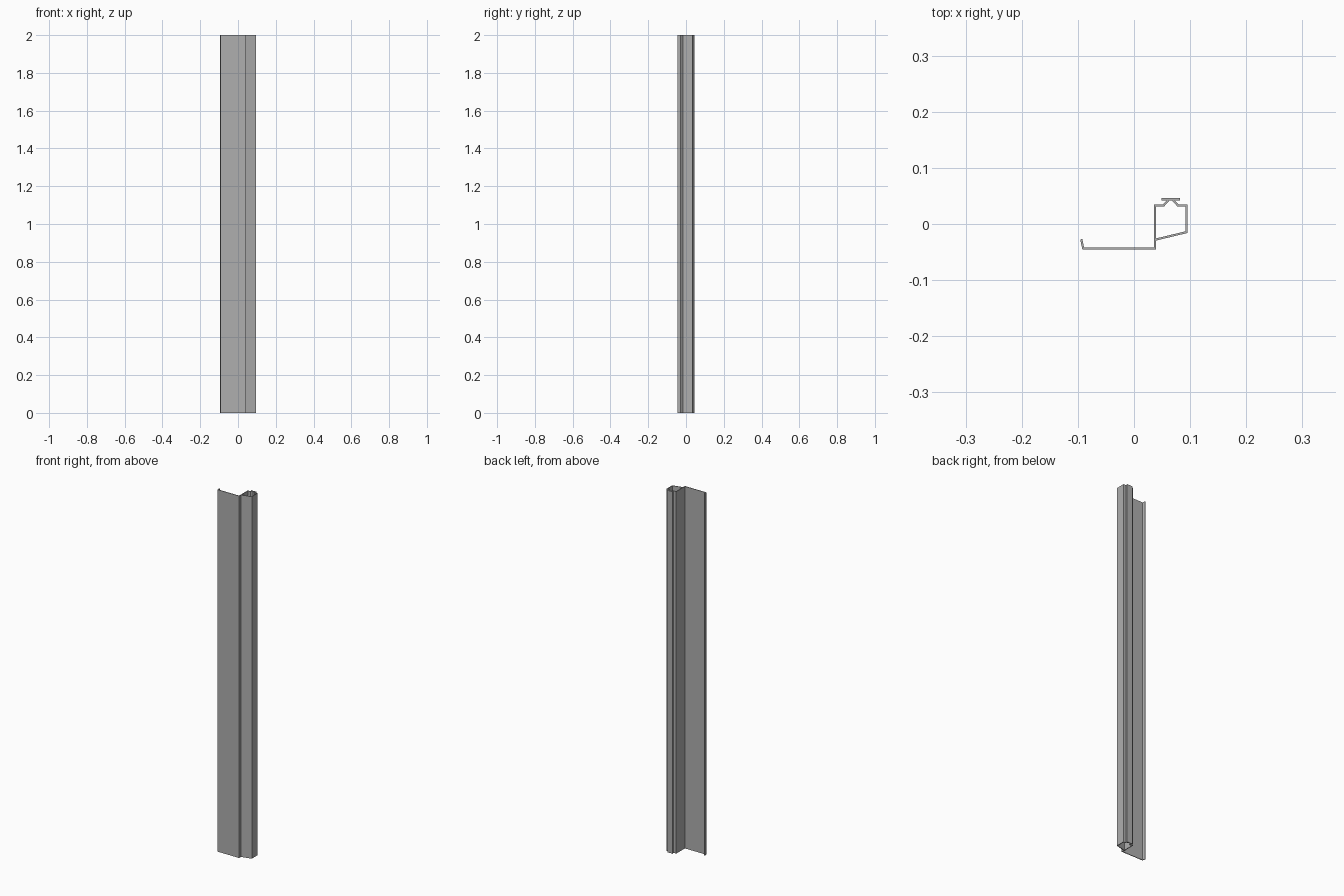
import bpy
import bmesh
from mathutils import Vector

HEIGHT = 2.0
WALL = 0.0038

cube = bpy.data.objects.get("Cube")
if cube:
    bpy.data.objects.remove(cube, do_unlink=True)

metal = bpy.data.materials.new("grey metal")
metal.use_nodes = True
grey = (0.43, 0.43, 0.43, 1.0)
metal.diffuse_color = grey
metal.node_tree.nodes["Principled BSDF"].inputs["Base Color"].default_value = grey


def offset_points(path, distance):
    """Shift a centre line sideways, keeping the corners mitred."""
    pts = [Vector(p) for p in path]
    dirs = [(b - a).normalized() for a, b in zip(pts, pts[1:])]
    normals = [Vector((-d.y, d.x)) for d in dirs]
    result = []
    for i, p in enumerate(pts):
        n1 = normals[max(i - 1, 0)]
        n2 = normals[min(i, len(normals) - 1)]
        result.append(p + (n1 + n2) * distance / (1 + n1.dot(n2)))
    return result


def extruded_wall(name, path):
    """Sheet of constant thickness following a path, drawn up to full height."""
    bm = bmesh.new()
    sides = []
    for d in (WALL / 2, -WALL / 2):
        sides.append([bm.verts.new((p.x, p.y, 0)) for p in offset_points(path, d)])
    left, right = sides
    for i in range(len(path) - 1):
        bm.faces.new((left[i], left[i + 1], right[i + 1], right[i]))
    top = bmesh.ops.extrude_face_region(bm, geom=bm.faces[:], use_keep_orig=True)
    moved = [g for g in top["geom"] if isinstance(g, bmesh.types.BMVert)]
    bmesh.ops.translate(bm, verts=moved, vec=(0, 0, HEIGHT))
    bmesh.ops.recalc_face_normals(bm, faces=bm.faces[:])
    mesh = bpy.data.meshes.new(name)
    bm.to_mesh(mesh)
    bm.free()
    mesh.materials.append(metal)
    obj = bpy.data.objects.new(name, mesh)
    bpy.context.collection.objects.link(obj)


# Flange with bent lip, post and left shoulder of the box
extruded_wall("flange_and_post", [
    (-0.094, -0.027), (-0.0905, -0.0435), (0.0375, -0.0435),
    (0.0375, 0.0328), (0.0525, 0.0328), (0.0615, 0.0425)])

# Right shoulder, outer wall and sloping front of the box
extruded_wall("box_wall", [
    (0.0695, 0.0425), (0.0785, 0.0328), (0.0935, 0.0328),
    (0.0935, -0.0145), (0.0385, -0.0278)])

# Flat strip closing the back of the box
extruded_wall("back_strip", [(0.049, 0.044), (0.082, 0.044)])
